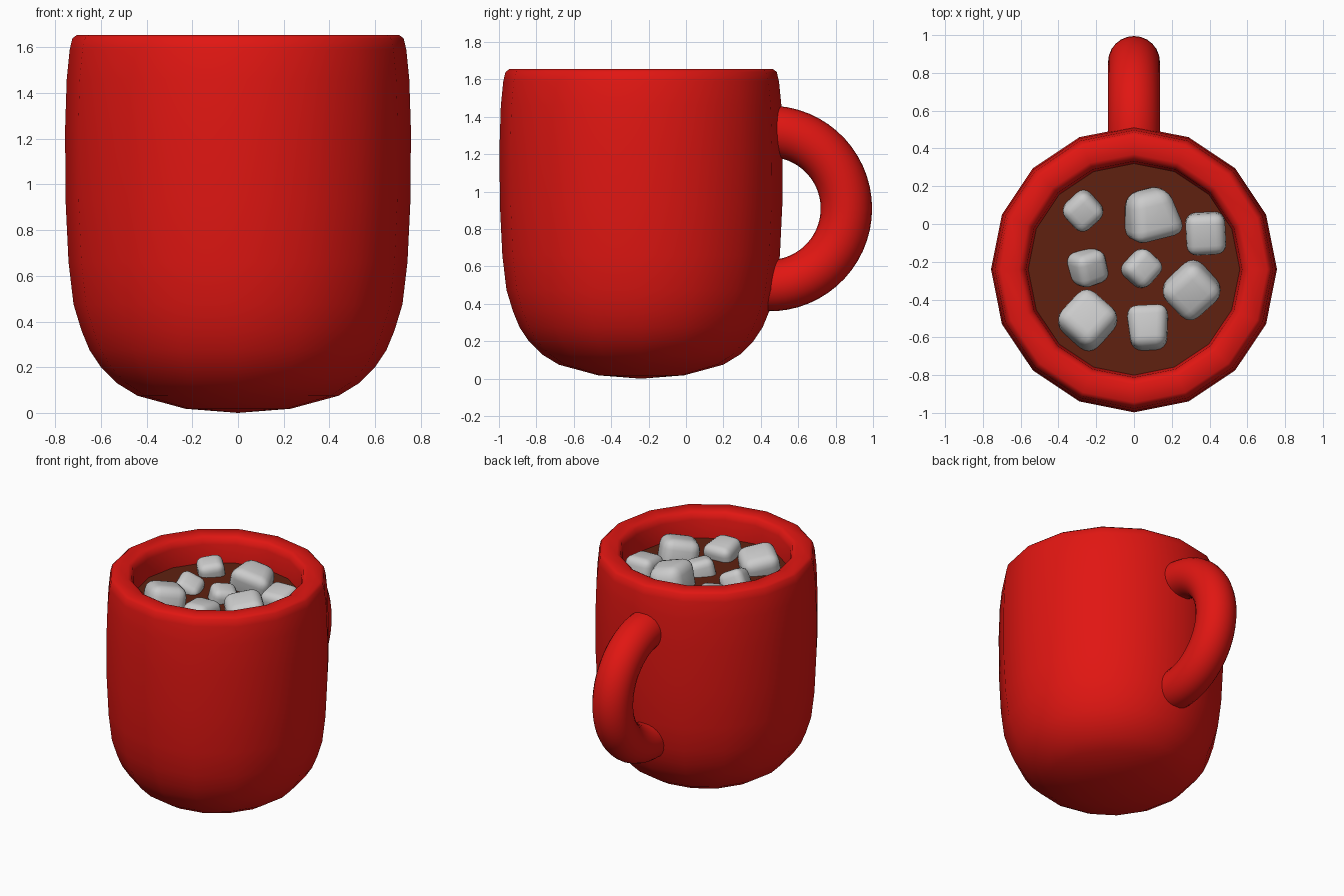
import bpy, bmesh, math
from mathutils import Matrix, Euler

if "Cube" in bpy.data.objects:
    bpy.data.objects.remove(bpy.data.objects["Cube"])

CY = -0.24      # mug axis
LIQUID_Z = 1.47
SIDES = 16


def material(name, color):
    m = bpy.data.materials.new(name)
    m.diffuse_color = (*color, 1)
    m.use_nodes = True
    m.node_tree.nodes["Principled BSDF"].inputs["Base Color"].default_value = m.diffuse_color
    return m


def finish(name, bm, mat=None, location=(0, 0, 0)):
    bmesh.ops.recalc_face_normals(bm, faces=bm.faces)
    me = bpy.data.meshes.new(name)
    bm.to_mesh(me)
    bm.free()
    me.polygons.foreach_set("use_smooth", [True] * len(me.polygons))
    ob = bpy.data.objects.new(name, me)
    ob.location = location
    if mat:
        me.materials.append(mat)
    bpy.context.collection.objects.link(ob)
    return ob


red = material("red_glaze", (0.75, 0.008, 0.006))
brown = material("cocoa", (0.115, 0.015, 0.005))

# Mug body: lathed profile, outside, rim, then inside
profile = [(0, 0), (0.23, 0.018), (0.44, 0.075), (0.53, 0.13), (0.60, 0.20),
           (0.65, 0.275), (0.685, 0.36), (0.72, 0.475), (0.742, 0.66),
           (0.755, 0.93), (0.757, 1.24), (0.75, 1.46), (0.737, 1.59),
           (0.725, 1.64), (0.705, 1.655), (0.61, 1.655), (0.585, 1.64),
           (0.572, 1.60), (0.56, 1.47), (0.56, 0.75), (0.50, 0.40),
           (0.35, 0.24), (0, 0.19)]
bm = bmesh.new()
verts = [bm.verts.new((r, 0, z)) for r, z in profile]
edges = [bm.edges.new(p) for p in zip(verts, verts[1:])]
bmesh.ops.spin(bm, geom=verts + edges, cent=(0, 0, 0), axis=(0, 0, 1),
               angle=math.tau, steps=SIDES)
bmesh.ops.remove_doubles(bm, verts=bm.verts, dist=1e-4)
finish("mug_body", bm, red, (0, CY, 0))

# Handle: partial torus whose ends sink into the wall
bm = bmesh.new()
R, r, n, sweep = 0.4125, 0.1375, 32, math.radians(98)
rings = []
for i in range(n + 1):
    a = -sweep + 2 * sweep * i / n
    ring = []
    for j in range(24):
        b = math.tau * j / 24
        d = R + r * math.cos(b)
        ring.append(bm.verts.new((r * math.sin(b), d * math.cos(a), d * math.sin(a))))
    rings.append(ring)
for p, q in zip(rings, rings[1:]):
    for j in range(24):
        k = (j + 1) % 24
        bm.faces.new((p[j], p[k], q[k], q[j]))
finish("handle", bm, red, (0, 0.445, 0.91))

# Cocoa surface
bm = bmesh.new()
bmesh.ops.create_circle(bm, cap_ends=True, segments=SIDES, radius=0.56)
finish("cocoa_surface", bm, brown, (0, CY, LIQUID_Z))


# Marshmallows: soft-edged tapered blocks, half sunk in the cocoa
def marshmallow(i, x, y, size, taper, rot, lift):
    bm = bmesh.new()
    bmesh.ops.create_cube(bm, size=1)
    for v in bm.verts:
        k = 1 + taper * v.co.y
        v.co = (v.co.x * size[0] * k, v.co.y * size[1], v.co.z * size[2] * k)
    turn = Euler([math.radians(a) for a in rot]).to_matrix().to_4x4()
    bmesh.ops.transform(bm, matrix=turn, verts=bm.verts)
    ob = finish(f"marshmallow_{i}", bm, None, (x, y, LIQUID_Z + lift))
    bev = ob.modifiers.new("soft_edges", "BEVEL")
    bev.width = min(size) * 0.3
    bev.segments = 4


pieces = [
    (-0.27, 0.07, (0.18, 0.18, 0.17), 0.0, (8, -8, 42), 0.01),
    (0.09, 0.055, (0.26, 0.26, 0.24), -0.35, (12, 14, 14), 0.03),
    (0.38, -0.05, (0.21, 0.22, 0.18), 0.0, (8, 0, 3), 0.01),
    (-0.245, -0.23, (0.18, 0.18, 0.17), 0.0, (20, 25, 20), 0.0),
    (0.04, -0.235, (0.18, 0.17, 0.17), 0.0, (10, 10, 48), 0.01),
    (0.305, -0.35, (0.26, 0.25, 0.23), 0.0, (10, -10, 42), 0.02),
    (-0.245, -0.51, (0.26, 0.26, 0.23), 0.0, (-10, 10, 47), 0.02),
    (0.075, -0.55, (0.205, 0.23, 0.19), 0.2, (-12, 0, 3), 0.01),
]
for i, p in enumerate(pieces, 1):
    marshmallow(i, *p)
